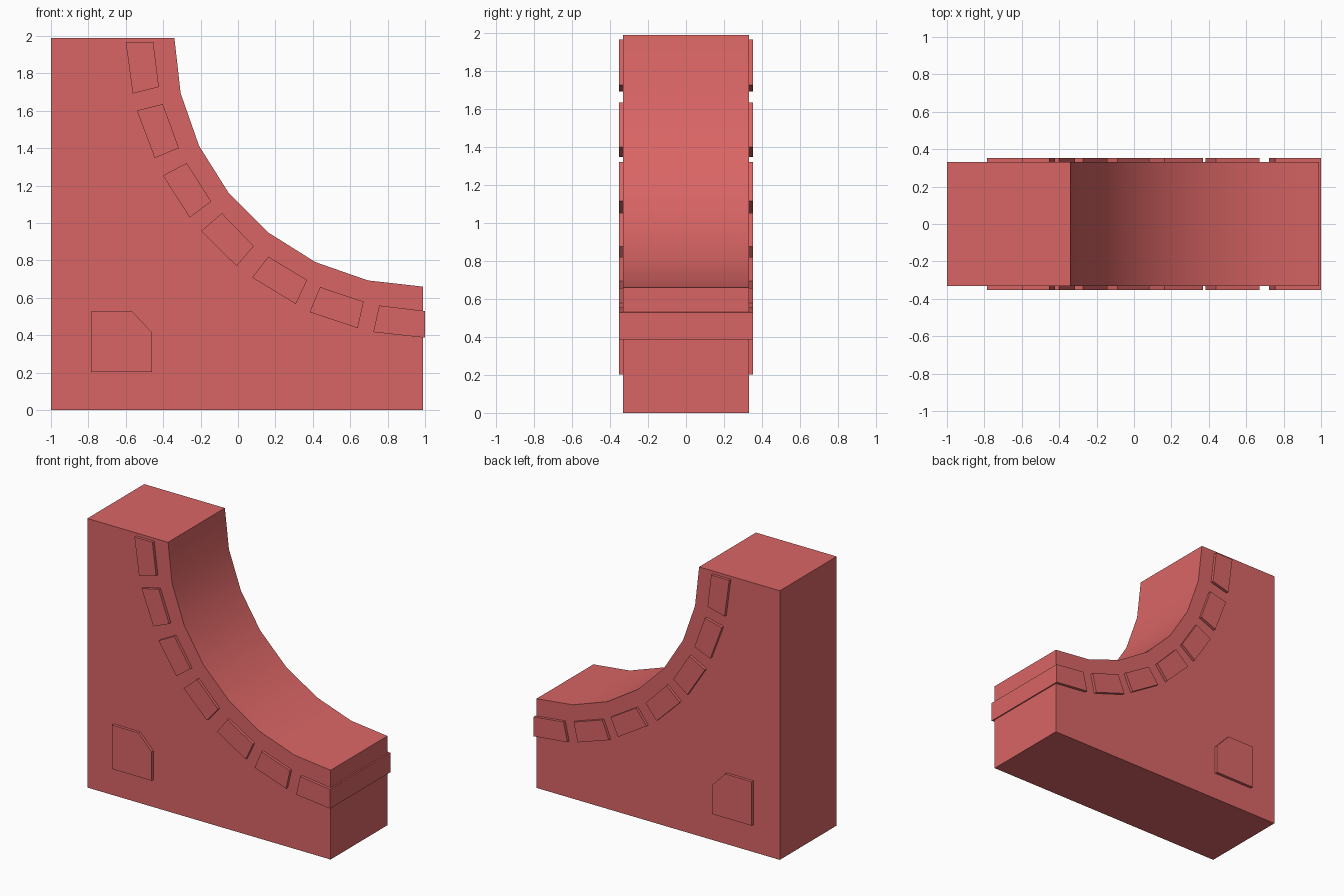
import bpy, bmesh, math

if "Cube" in bpy.data.objects:
    bpy.data.objects.remove(bpy.data.objects["Cube"])

red = bpy.data.materials.new("red")
red.diffuse_color = (0.70, 0.13, 0.13, 1)
red.use_nodes = True
red.node_tree.nodes["Principled BSDF"].inputs["Base Color"].default_value = red.diffuse_color


def prism(name, profile, half_depth):
    """Extrude an x-z profile symmetrically along y."""
    bm = bmesh.new()
    face = bm.faces.new([bm.verts.new((x, -half_depth, z)) for x, z in profile])
    ext = bmesh.ops.extrude_face_region(bm, geom=[face])
    moved = [g for g in ext["geom"] if isinstance(g, bmesh.types.BMVert)]
    bmesh.ops.translate(bm, verts=moved, vec=(0, 2 * half_depth, 0))
    bmesh.ops.recalc_face_normals(bm, faces=bm.faces)
    mesh = bpy.data.meshes.new(name)
    bm.to_mesh(mesh)
    bm.free()
    mesh.materials.append(red)
    obj = bpy.data.objects.new(name, mesh)
    bpy.context.collection.objects.link(obj)
    return obj


# Body: block with a seven-segment concave quarter arc
CX, CZ, R, SEGS = 0.99, 1.99, 1.33, 7
arc = []
for i in range(SEGS + 1):
    a = math.pi / 2 * i / SEGS
    arc.append((CX - R * math.cos(a), CZ - R * math.sin(a)))
body = prism("arch_body", [(-1, CZ), (-1, 0), (CX, 0)] + arc[::-1], 0.332)
bpy.context.view_layer.objects.active = body
body.select_set(True)
bpy.ops.object.shade_smooth_by_angle(angle=math.radians(30))

# Raised stones following the arc, running through the body
stones = [
    [(-.60, 1.968), (-.453, 1.968), (-.423, 1.727), (-.563, 1.692)],
    [(-.541, 1.602), (-.402, 1.636), (-.316, 1.401), (-.445, 1.348)],
    [(-.402, 1.254), (-.274, 1.321), (-.143, 1.115), (-.258, 1.03)],
    [(-.197, .957), (-.087, 1.053), (.084, .877), (-.007, .77)],
    [(.076, .709), (.162, .821), (.37, .695), (.309, .567)],
    [(.383, .524), (.439, .658), (.672, .58), (.64, .438)],
    [(.723, .417), (.755, .559), (1.0, .53), (1.0, .387)],
]
for i, quad in enumerate(stones):
    prism(f"arch_stone_{i + 1}", quad, 0.353)

# Clipped-corner stone near the base
prism("base_stone", [(-.785, .203), (-.459, .203), (-.459, .415),
                     (-.566, .528), (-.785, .528)], 0.353)
